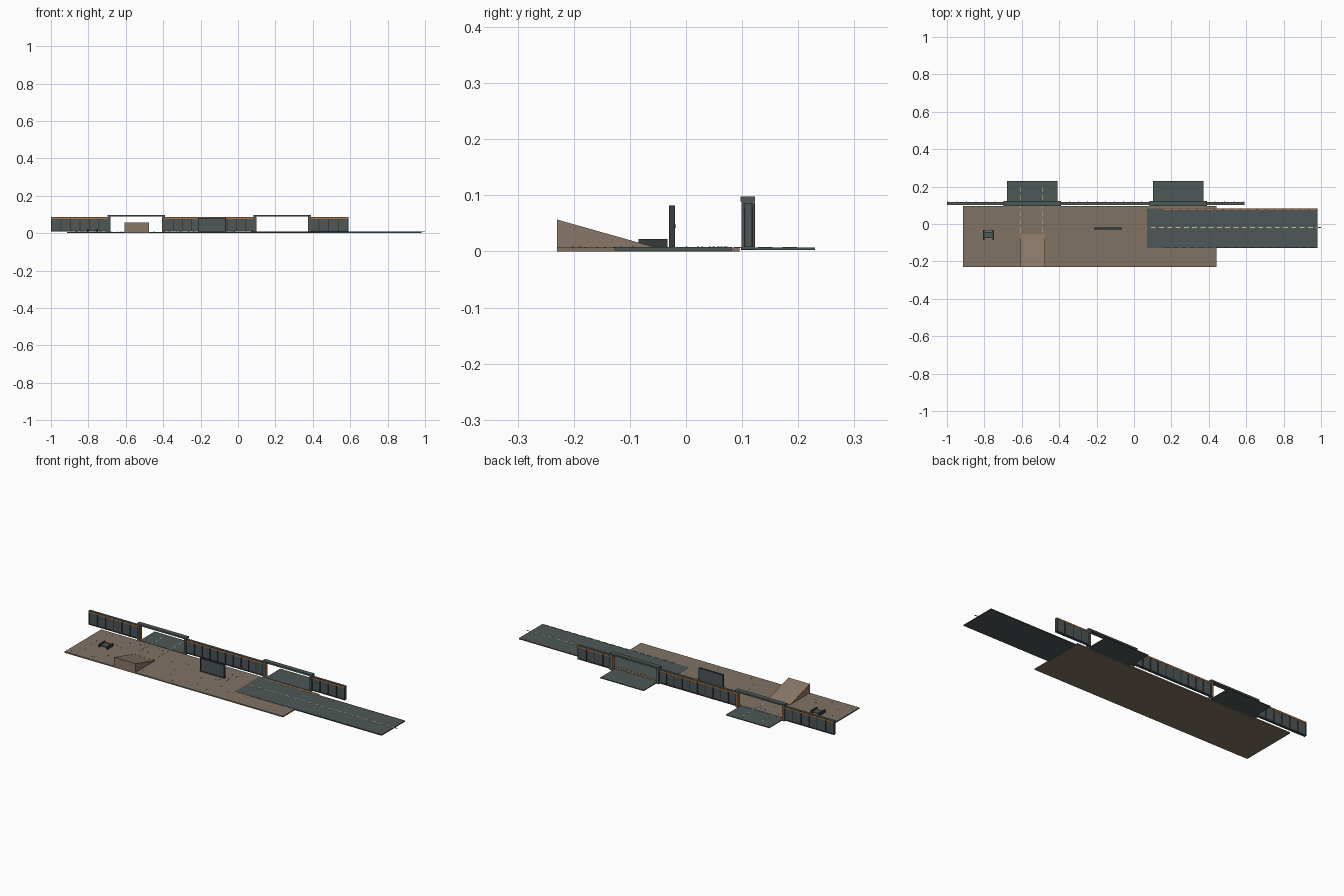
import bpy, bmesh, random
from mathutils import Matrix, Vector

cube = bpy.data.objects.get("Cube")
if cube:
    bpy.data.objects.remove(cube, do_unlink=True)
random.seed(4)


def material(name, r, g, b):
    m = bpy.data.materials.new(name)
    m.use_nodes = True
    m.diffuse_color = (r, g, b, 1)
    bsdf = m.node_tree.nodes["Principled BSDF"]
    bsdf.inputs["Base Color"].default_value = (r, g, b, 1)
    bsdf.inputs["Roughness"].default_value = 0.8
    return m


SLATE = material("slate metal", 0.075, 0.095, 0.096)
DARK = material("dark metal", 0.035, 0.044, 0.045)
EARTH = material("dusty brown", 0.215, 0.168, 0.127)
RAMP = material("ramp brown", 0.25, 0.19, 0.14)
ORANGE = material("rust orange", 0.48, 0.16, 0.04)
PALE = material("pale sand paint", 0.68, 0.54, 0.38)


def boxes(name, mat, spans):
    """One object made of boxes given as (x0, x1, y0, y1, z0, z1)."""
    bm = bmesh.new()
    for x0, x1, y0, y1, z0, z1 in spans:
        centre = Vector((x0 + x1, y0 + y1, z0 + z1)) / 2
        size = Matrix.Diagonal((x1 - x0, y1 - y0, z1 - z0, 1))
        bmesh.ops.create_cube(bm, size=1, matrix=Matrix.Translation(centre) @ size)
    return finish(name, mat, bm)


def finish(name, mat, bm):
    mesh = bpy.data.meshes.new(name)
    bm.to_mesh(mesh)
    bm.free()
    mesh.materials.append(mat)
    obj = bpy.data.objects.new(name, mesh)
    bpy.context.collection.objects.link(obj)
    return obj


def steps(start, stop, count):
    return [start + (stop - start) * i / count for i in range(count + 1)]


# Ground yard and road
boxes("ground", EARTH, [(-0.915, 0.44, -0.23, 0.095, 0, 0.0068)])
boxes("road", SLATE, [(0.07, 0.98, -0.127, 0.082, 0.002, 0.0076)])
boxes("road_centre_dashes", PALE,
      [(x, x + 0.026, -0.022, -0.017, 0.007, 0.0083) for x in steps(0.09, 0.974, 20)])
boxes("road_edge_dashes", ORANGE,
      [(x, x + 0.034, 0.075, 0.079, 0.007, 0.0083) for x in steps(0.16, 0.94, 17)])
boxes("road_kerb_studs", DARK,
      [(x, x + 0.03, -0.128, -0.124, 0.006, 0.0083) for x in steps(0.16, 0.94, 17)])

# Perimeter wall in three runs
for name, x0, x1, count in (("right", -1, -0.69, 6),
                            ("centre", -0.395, 0.09, 10),
                            ("left", 0.38, 0.59, 4)):
    boxes(name + "_wall", SLATE, [(x0, x1, 0.106, 0.116, 0.008, 0.083)])
    boxes(name + "_wall_cap", SLATE, [(x0, x1, 0.104, 0.118, 0.083, 0.086)])
    boxes(name + "_wall_foot", DARK, [(x0, x1, 0.104, 0.118, 0.008, 0.014)])
    ribs = steps(x0, x1 - 0.005, count)
    boxes(name + "_wall_ribs", DARK,
          [(x, x + 0.005, 0.103, 0.119, 0.008, 0.084) for x in ribs])
    boxes(name + "_wall_stripes", ORANGE,
          [(x0, x1, y, y + 0.001, 0.077, 0.083) for y in (0.102, 0.119)])

# Two gates, each with posts, lintel, rust jambs and an apron behind
for name, mid in (("right", -0.543), ("left", 0.236)):
    posts, jambs, fronts = [], [], []
    for side in (-1, 1):
        a, b = sorted((mid + side * 0.139, mid + side * 0.152))
        posts.append((a, b, 0.099, 0.122, 0.004, 0.09))
        jamb = mid + side * 0.1385
        jambs.append((jamb - 0.001, jamb + 0.001, 0.102, 0.119, 0.008, 0.086))
        mark = mid + side * 0.1425
        jambs.append((mark - 0.002, mark + 0.002, 0.121, 0.1226, 0.008, 0.086))
    boxes(name + "_gate_posts", SLATE, posts)
    boxes(name + "_gate_jambs", ORANGE, jambs)
    boxes(name + "_gate_lintel", SLATE,
          [(mid - 0.154, mid + 0.154, 0.097, 0.123, 0.089, 0.098)])
    boxes(name + "_gate_apron", SLATE,
          [(mid - 0.135, mid + 0.135, 0.098, 0.23, 0.0025, 0.007)])

# Lane dashes leading through the right gate
boxes("lane_dashes", PALE,
      [(x - 0.002, x + 0.002, y, y + 0.026, 0.006, 0.0076)
       for x in (-0.605, -0.488) for y in steps(-0.045, 0.172, 5)])

# Wedge ramp
bm = bmesh.new()
rings = [[bm.verts.new((x, y, z)) for y, z in
          ((-0.23, 0.005), (-0.055, 0.005), (-0.055, 0.0075), (-0.23, 0.057))]
         for x in (-0.608, -0.475)]
bm.faces.new(rings[0])
bm.faces.new(rings[1])
for i in range(4):
    j = (i + 1) % 4
    bm.faces.new((rings[0][i], rings[0][j], rings[1][j], rings[1][i]))
bmesh.ops.recalc_face_normals(bm, faces=bm.faces)
finish("ramp", RAMP, bm)

# Painted ramp edges follow the slope
bm = bmesh.new()
for x in (-0.608, -0.479):
    bm.faces.new([bm.verts.new(p) for p in (
        (x, -0.23, 0.0576), (x + 0.004, -0.23, 0.0576),
        (x + 0.004, -0.055, 0.0081), (x, -0.055, 0.0081))])
finish("ramp_edge_stripes", ORANGE, bm)
boxes("ramp_toe_stripe", ORANGE, [(-0.608, -0.475, -0.056, -0.053, 0.006, 0.0082)])

# Standing barrier panel with a frame
boxes("barrier_panel", SLATE, [(-0.213, -0.067, -0.028, -0.022, 0.006, 0.08)])
boxes("barrier_frame", DARK,
      [(x, x + 0.004, -0.03, -0.02, 0.006, 0.082) for x in (-0.215, -0.069)]
      + [(-0.215, -0.065, -0.03, -0.02, z, z + 0.004) for z in (0.007, 0.078)])
boxes("barrier_handle", PALE, [(-0.143, -0.137, -0.021, -0.018, 0.042, 0.048)])

# Low supply rack
boxes("rack_ends", DARK,
      [(x, x + 0.008, -0.085, -0.033, 0.006, 0.022) for x in (-0.807, -0.757)])
boxes("rack_deck", SLATE, [(-0.8, -0.756, -0.076, -0.042, 0.01, 0.016)])
boxes("rack_bar", ORANGE, [(-0.8, -0.756, -0.038, -0.034, 0.014, 0.018)])

# Scattered stones on the yard
stones = []
while len(stones) < 55:
    x, y = random.uniform(-0.9, 0.05), random.uniform(-0.215, 0.08)
    if not (-0.62 < x < -0.46 and y < -0.04):
        s = random.uniform(0.001, 0.0022)
        stones.append((x - s, x + s, y - s, y + s, 0.006, 0.0068 + s))
boxes("stones", EARTH, stones)
